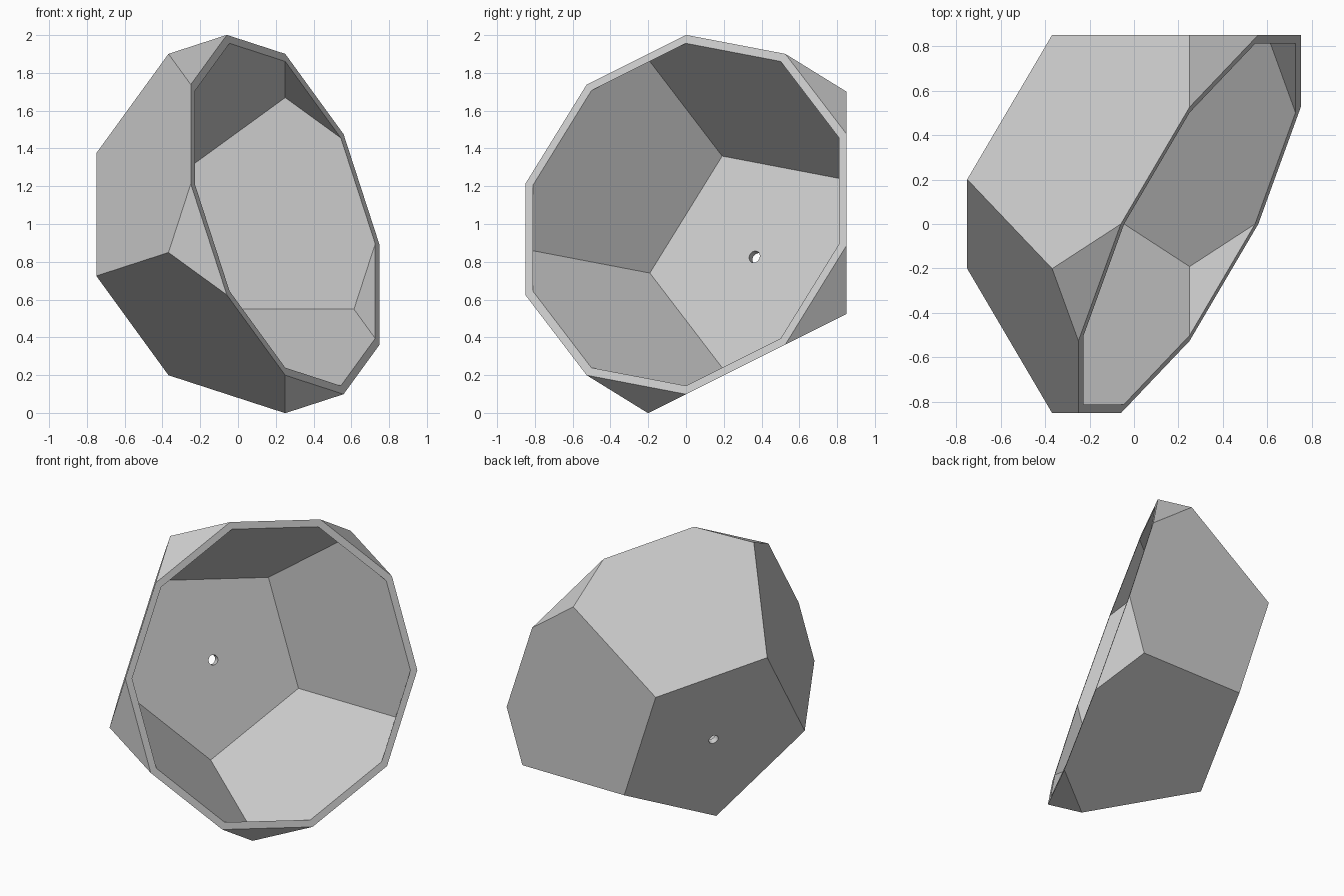
import bpy, bmesh
from math import sin, cos, radians, sqrt, atan2
from itertools import combinations
from mathutils import Vector

default = bpy.data.objects.get("Cube")
if default:
    bpy.data.objects.remove(default, do_unlink=True)

CENTRE = Vector((0.25, 0, 1.05))
OUTER, WALL = 0.8507, 0.04      # distance from centre to faces, wall thickness
K = 1 / sqrt(5)                 # cosine between neighbouring face directions

# Twelve face directions of a dodecahedron, one pair along y
normals = [Vector((0, 1, 0)), Vector((0, -1, 0))]
for y, start in ((-K, 18), (K, 54)):
    for i in range(5):
        a = radians(start + 72 * i)
        normals.append(Vector((2 * K * cos(a), y, 2 * K * sin(a))))
axis = normals[2]               # the open side looks along this direction

mat = bpy.data.materials.new("light_grey")
mat.use_nodes = True
grey = (0.604, 0.604, 0.604, 1)
mat.diffuse_color = grey
mat.node_tree.nodes["Principled BSDF"].inputs["Base Color"].default_value = grey


def add_dodecahedron(bm, inradius):
    """Corners sit where three neighbouring faces meet."""
    corners = []
    for a, b, c in combinations(normals, 3):
        if min(a.dot(b), b.dot(c), c.dot(a)) > 0:
            corners.append(bm.verts.new((a + b + c) * inradius / (1 + 2 * K)))
    for n in normals:
        u = n.orthogonal().normalized()
        w = n.cross(u)
        ring = [v for v in corners if abs(v.co.dot(n) - inradius) < 0.001]
        ring.sort(key=lambda v: atan2(v.co.dot(w), v.co.dot(u)))
        bm.faces.new(ring)


# Hollow half shell: two nested solids cut through the centre
bm = bmesh.new()
add_dodecahedron(bm, OUTER)
add_dodecahedron(bm, OUTER - WALL)
bmesh.ops.bisect_plane(bm, geom=bm.verts[:] + bm.edges[:] + bm.faces[:],
                       plane_co=(0, 0, 0), plane_no=axis, clear_outer=True)

# Flat rim: each outer edge joins the inner edge nearest to it
open_edges = [e for e in bm.edges if e.is_boundary]
rim_radius = max(v.co.length for e in open_edges for v in e.verts)
outer_edges = [e for e in open_edges
               if e.verts[0].co.length > rim_radius - WALL / 2]
inner_verts = {v for e in open_edges if e not in outer_edges for v in e.verts}


def partner(vert):
    return min(inner_verts, key=lambda v: (v.co - vert.co).length)


for edge in outer_edges:
    a, b = edge.verts
    bm.faces.new((a, b, partner(b), partner(a)))
bmesh.ops.recalc_face_normals(bm, faces=bm.faces[:])
mesh = bpy.data.meshes.new("half_shell")
bm.to_mesh(mesh)
bm.free()
mesh.materials.append(mat)
shell = bpy.data.objects.new("half_shell", mesh)
shell.location = CENTRE
bpy.context.collection.objects.link(shell)

# Small round hole through the middle of the base face
bpy.ops.mesh.primitive_cylinder_add(vertices=32, radius=0.032, depth=0.2,
                                    location=CENTRE - axis * OUTER,
                                    rotation=axis.to_track_quat('Z', 'Y').to_euler())
cutter = bpy.context.object
cutter.name = "hole_cutter"
cutter.data.materials.append(mat)
cutter.display_type = 'WIRE'
cutter.hide_render = True
hole = shell.modifiers.new("base_hole", 'BOOLEAN')
hole.operation = 'DIFFERENCE'
hole.solver = 'EXACT'
hole.object = cutter
